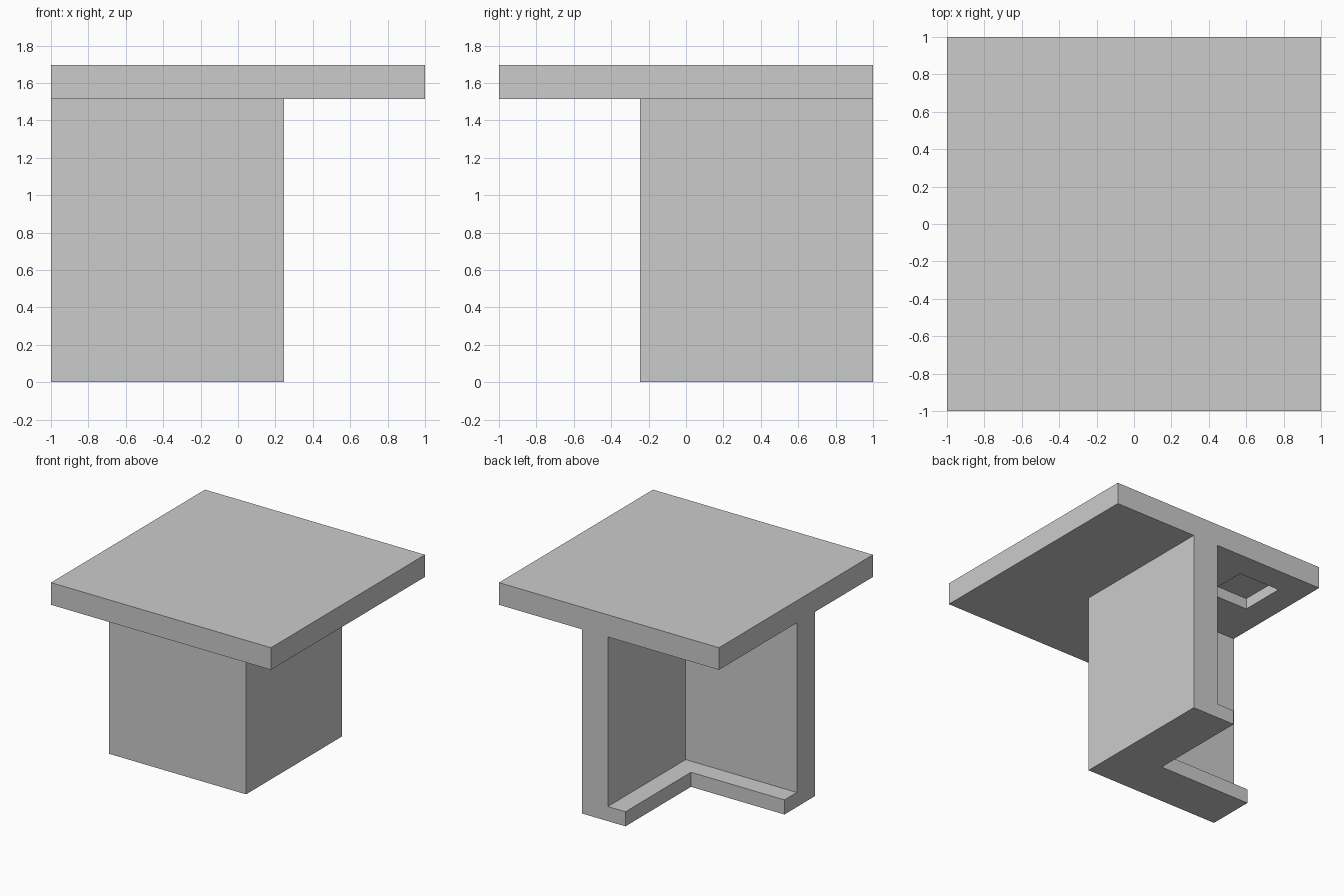
import bpy
import bmesh

cube = bpy.data.objects.get("Cube")
if cube:
    bpy.data.objects.remove(cube, do_unlink=True)

GREY = (0.6, 0.6, 0.6, 1.0)
grey = bpy.data.materials.new("light_grey")
grey.use_nodes = True
grey.diffuse_color = GREY
grey.node_tree.nodes["Principled BSDF"].inputs["Base Color"].default_value = GREY


def prism(name, outline, bottom, top):
    """Extrude a flat outline straight up from bottom to top."""
    bm = bmesh.new()
    face = bm.faces.new([bm.verts.new((x, y, bottom)) for x, y in outline])
    raised = bmesh.ops.extrude_face_region(bm, geom=[face])["geom"]
    verts = [v for v in raised if isinstance(v, bmesh.types.BMVert)]
    bmesh.ops.translate(bm, verts=verts, vec=(0, 0, top - bottom))
    bmesh.ops.recalc_face_normals(bm, faces=bm.faces)
    mesh = bpy.data.meshes.new(name)
    bm.to_mesh(mesh)
    bm.free()
    mesh.materials.append(grey)
    obj = bpy.data.objects.new(name, mesh)
    bpy.context.collection.objects.link(obj)
    return obj


def rectangle(x0, x1, y0, y1):
    return [(x0, y0), (x1, y0), (x1, y1), (x0, y1)]


def corner_outline(outer, inner):
    """L shape whose two arms run out to the left and back edges."""
    return [(-1, -outer), (outer, -outer), (outer, 1),
            (inner, 1), (inner, -inner), (-1, -inner)]


OUTER = 0.245
LIP_TOP, WALL_TOP, PLATE_TOP = 0.12, 1.513, 1.695

# Base lip and the corner walls standing on it
prism("base_lip", corner_outline(OUTER, -0.15), 0, LIP_TOP)
prism("corner_wall", corner_outline(OUTER, 0.01), LIP_TOP, WALL_TOP)

# Top plate with a square pocket in its underside
plate = prism("top_plate", rectangle(-1, 1, -1, 1), WALL_TOP, PLATE_TOP)
cutter = prism("pocket_cutter", rectangle(-0.78, -0.40, 0.40, 0.78),
               WALL_TOP - 0.1, WALL_TOP + 0.09)
cutter.hide_render = True
cut = plate.modifiers.new("pocket", "BOOLEAN")
cut.operation = "DIFFERENCE"
cut.solver = "EXACT"
cut.object = cutter
bpy.context.view_layer.objects.active = plate
bpy.ops.object.modifier_apply(modifier=cut.name)
bpy.data.objects.remove(cutter, do_unlink=True)
